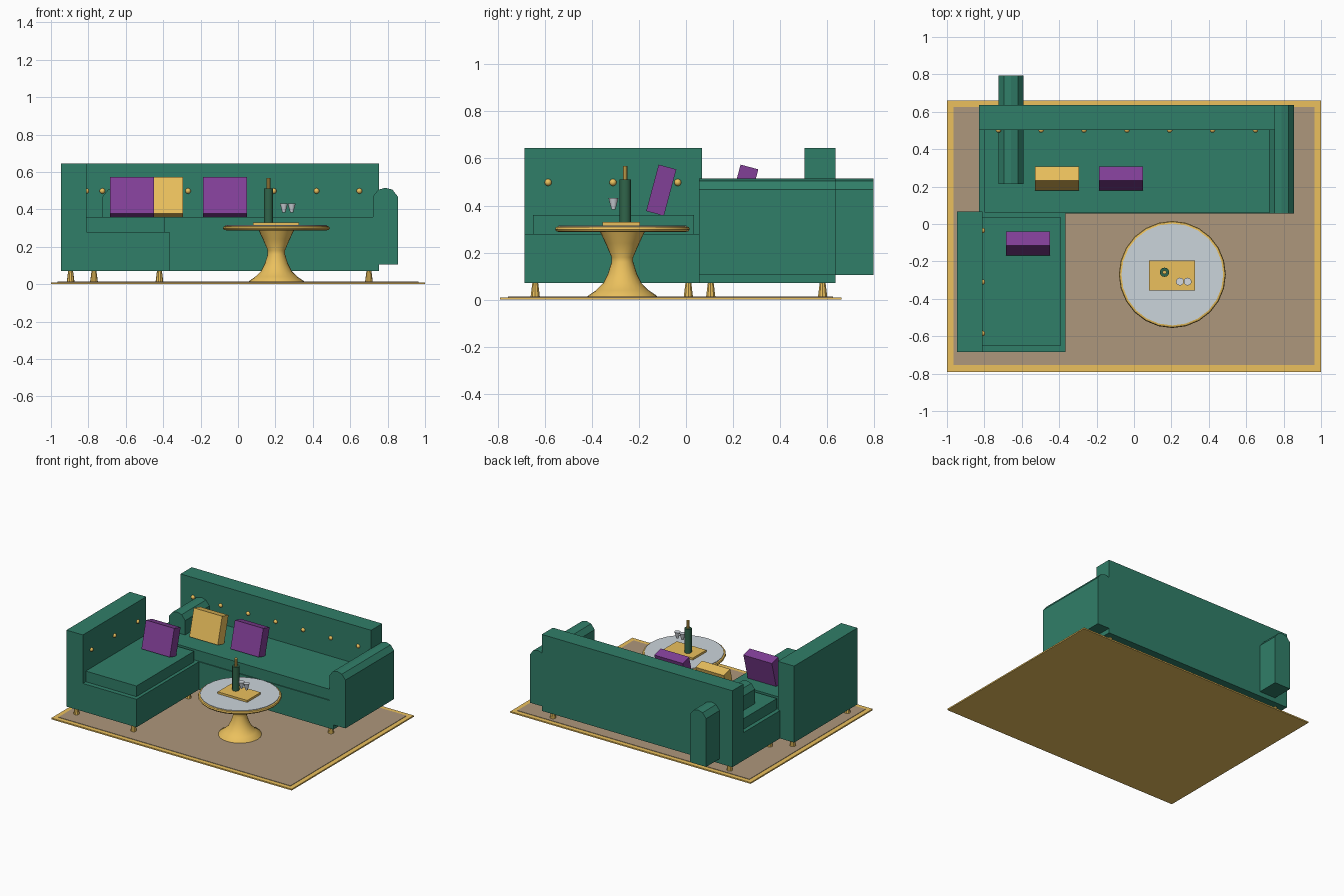
import bpy, bmesh, math
from mathutils import Vector

if "Cube" in bpy.data.objects:
    bpy.data.objects.remove(bpy.data.objects["Cube"])


def material(name, rgb):
    m = bpy.data.materials.new(name)
    m.diffuse_color = (*rgb, 1)
    m.use_nodes = True
    m.node_tree.nodes["Principled BSDF"].inputs["Base Color"].default_value = m.diffuse_color
    return m


GREEN = material("green_velvet", (0.03, 0.21, 0.14))
GOLD = material("gold", (0.83, 0.53, 0.11))
PURPLE = material("purple", (0.22, 0.05, 0.31))
TAN = material("rug_tan", (0.42, 0.31, 0.20))
STONE = material("stone", (0.60, 0.66, 0.71))
BOTTLE = material("bottle_green", (0.03, 0.13, 0.07))
GLASS = material("glass", (0.66, 0.70, 0.75))


def finish(name, bm, mat, smooth=False):
    bmesh.ops.recalc_face_normals(bm, faces=bm.faces)
    me = bpy.data.meshes.new(name)
    bm.to_mesh(me)
    bm.free()
    ob = bpy.data.objects.new(name, me)
    bpy.context.collection.objects.link(ob)
    me.materials.append(mat)
    if smooth:
        bpy.ops.object.select_all(action='DESELECT')
        ob.select_set(True)
        bpy.context.view_layer.objects.active = ob
        bpy.ops.object.shade_smooth_by_angle(angle=math.radians(35))
    return ob


def box(name, x, y, z, mat):
    """Box from (min, max) pairs."""
    return prism(name, [(x[0], z[0]), (x[1], z[0]), (x[1], z[1]), (x[0], z[1])], 'Y', *y, mat)


def prism(name, pts, axis, a, b, mat):
    """Extrude an (x, z) profile along Y, or a (y, z) profile along X."""
    bm = bmesh.new()
    put = (lambda p, t: (p[0], t, p[1])) if axis == 'Y' else (lambda p, t: (t, p[0], p[1]))
    face = bm.faces.new([bm.verts.new(put(p, a)) for p in pts])
    ext = bmesh.ops.extrude_face_region(bm, geom=[face], use_keep_orig=True)
    moved = [v for v in ext["geom"] if isinstance(v, bmesh.types.BMVert)]
    shift = Vector((0, b - a, 0)) if axis == 'Y' else Vector((b - a, 0, 0))
    bmesh.ops.translate(bm, verts=moved, vec=shift)
    return finish(name, bm, mat)


def lathe(name, profile, centre, segs, mat):
    """Turn an (r, z) profile around z, with capped ends."""
    bm = bmesh.new()
    rings = []
    for r, z in profile:
        rings.append([bm.verts.new((centre[0] + r * math.cos(2 * math.pi * i / segs),
                                    centre[1] + r * math.sin(2 * math.pi * i / segs), z))
                      for i in range(segs)])
    for lo, hi in zip(rings, rings[1:]):
        for i in range(segs):
            j = (i + 1) % segs
            bm.faces.new((lo[i], lo[j], hi[j], hi[i]))
    bm.faces.new(rings[0])
    bm.faces.new(rings[-1])
    return finish(name, bm, mat, smooth=True)


def button(name, loc):
    bm = bmesh.new()
    bmesh.ops.create_uvsphere(bm, u_segments=12, v_segments=8, radius=0.015)
    ob = finish(name, bm, GOLD, smooth=True)
    ob.location = loc


def pillow(name, x, y, mat):
    ob = box(name, (-0.118, 0.118), (-0.039, 0.039), (-0.102, 0.102), mat)
    ob.location = (x, y, 0.465)
    ob.rotation_euler.x = math.radians(-15)


# Rug with gold border
box("rug_border", (-1, 1), (-0.79, 0.66), (0, 0.01), GOLD)
box("rug", (-0.965, 0.965), (-0.755, 0.625), (0.002, 0.013), TAN)

# Main sofa: L-shaped frame, seat cushion
prism("sofa_frame", [(0.055, 0.07), (0.635, 0.07), (0.635, 0.645), (0.503, 0.645),
                     (0.503, 0.28), (0.055, 0.28)], 'X', -0.83, 0.755, GREEN)
box("sofa_seat_cushion", (-0.80, 0.722), (0.062, 0.503), (0.28, 0.36), GREEN)

# Round-topped arms
half = [(0.067, 0.105), (0.067, 0.468), (0.0375, 0.505), (0, 0.515)]
arch = half + [(-x, z) for x, z in half[-2::-1]]
for side, cx, y0 in (("right", 0.788, 0.055), ("left", -0.657, 0.215)):
    prism(f"sofa_{side}_arm", [(cx + x, z) for x, z in arch], 'Y', y0, y0 + 0.58, GREEN)

# Chaise: L-shaped frame, seat cushion
prism("chaise_frame", [(-0.947, 0.07), (-0.365, 0.07), (-0.365, 0.28), (-0.811, 0.28),
                       (-0.811, 0.645), (-0.947, 0.645)], 'Y', -0.685, 0.068, GREEN)
box("chaise_cushion", (-0.811, -0.39), (-0.65, 0.035), (0.28, 0.36), GREEN)

# Tapered legs
for part, xs, ys in (("sofa", (-0.77, 0.70), (0.105, 0.58)),
                     ("chaise", (-0.895, -0.42), (-0.64, 0.01))):
    for x in xs:
        for y in ys:
            lathe(f"{part}_leg", [(0.021, 0.01), (0.013, 0.072)], (x, y), 10, GOLD)

# Tufting buttons
for i in range(7):
    button("sofa_button", (-0.725 + i * 0.229, 0.503, 0.498))
for i in range(3):
    button("chaise_button", (-0.811, -0.585 + i * 0.275, 0.498))

# Pillows leaning back
pillow("chaise_pillow", -0.567, -0.105, PURPLE)
pillow("gold_pillow", -0.412, 0.243, GOLD)
pillow("purple_pillow", -0.07, 0.243, PURPLE)

# Round table
T = (0.205, -0.27)
lathe("table_pedestal", [(0.15, 0.008), (0.147, 0.016), (0.112, 0.04), (0.082, 0.07), (0.062, 0.11),
                         (0.046, 0.16), (0.046, 0.18), (0.072, 0.24), (0.096, 0.29)], T, 24, GOLD)
lathe("table_rim", [(0.265, 0.287), (0.28, 0.29), (0.286, 0.299), (0.282, 0.308), (0.272, 0.311)],
      T, 24, GOLD)
lathe("table_top", [(0.272, 0.30), (0.272, 0.315)], T, 24, STONE)

# Tray, bottle and two glasses
box("tray", (0.08, 0.325), (-0.355, -0.195), (0.313, 0.33), GOLD)
B = (0.163, -0.258)
lathe("bottle", [(0.025, 0.33), (0.025, 0.51)], B, 12, BOTTLE)
lathe("bottle_neck", [(0.011, 0.505), (0.011, 0.567)], B, 10, GOLD)
for x in (0.245, 0.287):
    lathe("glass", [(0.008, 0.382), (0.021, 0.431)], (x, -0.308), 12, GLASS)
